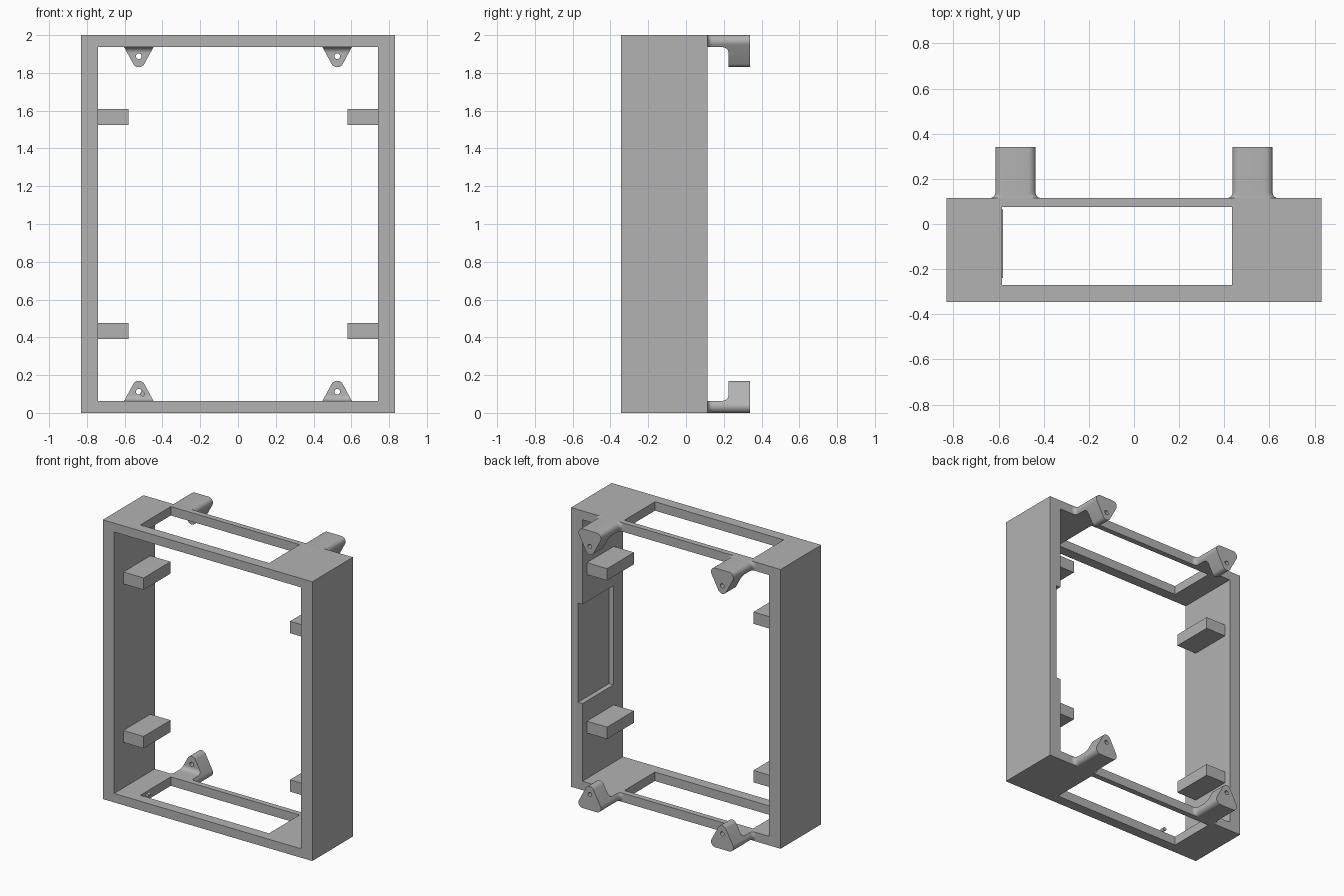
import bpy, bmesh, math
from mathutils import Vector

cube = bpy.data.objects.get("Cube")
if cube:
    bpy.data.objects.remove(cube, do_unlink=True)

GREY = (0.45, 0.45, 0.45, 1.0)
grey = bpy.data.materials.new("plain grey")
grey.use_nodes = True
grey.diffuse_color = GREY
grey.node_tree.nodes["Principled BSDF"].inputs["Base Color"].default_value = GREY

# Main dimensions
HALF_W, HEIGHT, FRONT, BACK = 0.83, 2.0, -0.345, 0.115
INNER_W, RAIL = 0.74, 0.064
TAB_X, TAB_END = 0.525, 0.34


def make(name, bm, origin=(0, 0, 0)):
    """Turn a bmesh into an object whose mirror planes pass through origin."""
    bmesh.ops.recalc_face_normals(bm, faces=bm.faces)
    bmesh.ops.translate(bm, verts=bm.verts, vec=-Vector(origin))
    mesh = bpy.data.meshes.new(name)
    bm.to_mesh(mesh)
    bm.free()
    mesh.materials.append(grey)
    obj = bpy.data.objects.new(name, mesh)
    obj.location = origin
    bpy.context.collection.objects.link(obj)
    return obj


def box(name, lo, hi, origin=(0, 0, 0)):
    bm = bmesh.new()
    bmesh.ops.create_cube(bm, size=1)
    lo, hi = Vector(lo), Vector(hi)
    for v in bm.verts:
        v.co = (lo + hi) / 2 + v.co * (hi - lo)
    return make(name, bm, origin)


def loft(name, rings, origin=(0, 0, 0)):
    """Skin a row of equal closed rings and cap both ends."""
    bm = bmesh.new()
    loops = [[bm.verts.new(p) for p in ring] for ring in rings]
    for a, b in zip(loops, loops[1:]):
        for i in range(len(a)):
            j = (i + 1) % len(a)
            bm.faces.new((a[i], a[j], b[j], b[i]))
    bm.faces.new(loops[0])
    bm.faces.new(loops[-1])
    return make(name, bm, origin)


def arc(cx, cz, r, start, end, steps):
    angles = [math.radians(start + (end - start) * i / steps) for i in range(steps + 1)]
    return [(cx + r * math.cos(a), cz + r * math.sin(a)) for a in angles]


def select(obj):
    bpy.ops.object.select_all(action='DESELECT')
    obj.select_set(True)
    bpy.context.view_layer.objects.active = obj


def boolean(obj, cutter, operation='DIFFERENCE'):
    mod = obj.modifiers.new("cut", 'BOOLEAN')
    mod.operation, mod.object, mod.solver = operation, cutter, 'EXACT'
    select(obj)
    bpy.ops.object.modifier_apply(modifier=mod.name)
    bpy.data.objects.remove(cutter, do_unlink=True)


def mirror(obj):
    """Repeat a part left to right and bottom to top."""
    mod = obj.modifiers.new("mirror", 'MIRROR')
    mod.use_axis = (True, False, True)
    mod.use_mirror_merge = False
    select(obj)
    bpy.ops.object.modifier_apply(modifier=mod.name)


# Frame: hollow box, open front and back, with slots in top and bottom
frame = box("frame", (-HALF_W, FRONT, 0), (HALF_W, BACK, HEIGHT))
boolean(frame, box("opening_cutter", (-INNER_W, -1, RAIL), (INNER_W, 1, HEIGHT - RAIL)))
boolean(frame, box("slot_cutter", (-0.585, -0.27, -1), (0.435, 0.075, 3)))
# Shallow pocket in the inner face of the left wall
boolean(frame, box("pocket_cutter", (0.6, -0.235, 0.62), (0.775, 0.5, 1.33)))

CENTRE = (0, 0, HEIGHT / 2)

# Support blocks on the inner side walls
blocks = box("support_blocks", (0.58, -0.24, 0.39), (INNER_W, 0.065, 0.475), CENTRE)
mirror(blocks)

# Mounting tab: rounded triangle prism that flares where it meets the frame
R = 0.034
outline = (arc(0.055, R, R, -90, 30, 8) + arc(0, 0.136, R, 30, 150, 8)
           + arc(-0.055, R, R, 150, 270, 8))
flare = 0.025
sections = [(BACK - 0.01, 1.27)]
for i in range(7):
    a = math.radians(15 * i)
    sections.append((BACK + flare * (1 - math.cos(a)), 1 + 0.27 * (1 - math.sin(a))))
sections.append((TAB_END, 1))
tabs = loft("mounting_tabs",
            [[(TAB_X + x * s, y, z) for x, z in outline] for y, s in sections], CENTRE)

# Side profile of the tab: thin arm, inner fillet, upright plate
side = [(BACK, -0.1), (0.5, -0.1), (0.5, 0.3), (0.225, 0.3)]
side += arc(0.195, RAIL + 0.03, 0.03, 0, -90, 6) + [(BACK, RAIL)]
boolean(tabs, loft("side_cutter", [[(x, y, z) for y, z in side] for x in (0.3, 0.75)]),
        'INTERSECT')

# Screw hole through the plate
hole = [[(TAB_X + x, y, z) for x, z in arc(0, 0.112, 0.015, 0, 345, 23)] for y in (0.1, 0.5)]
boolean(tabs, loft("hole_cutter", hole))
mirror(tabs)
select(tabs)
bpy.ops.object.shade_smooth_by_angle(angle=math.radians(30))

# Tiny pin above the lower front rail
pin = loft("pin", [[(x, y, z) for x, z in arc(-0.505, 0.1, 0.013, 0, 330, 11)]
                   for y in (-0.31, -0.28)])
select(pin)
bpy.ops.object.shade_smooth_by_angle(angle=math.radians(35))
bpy.ops.object.select_all(action='DESELECT')
